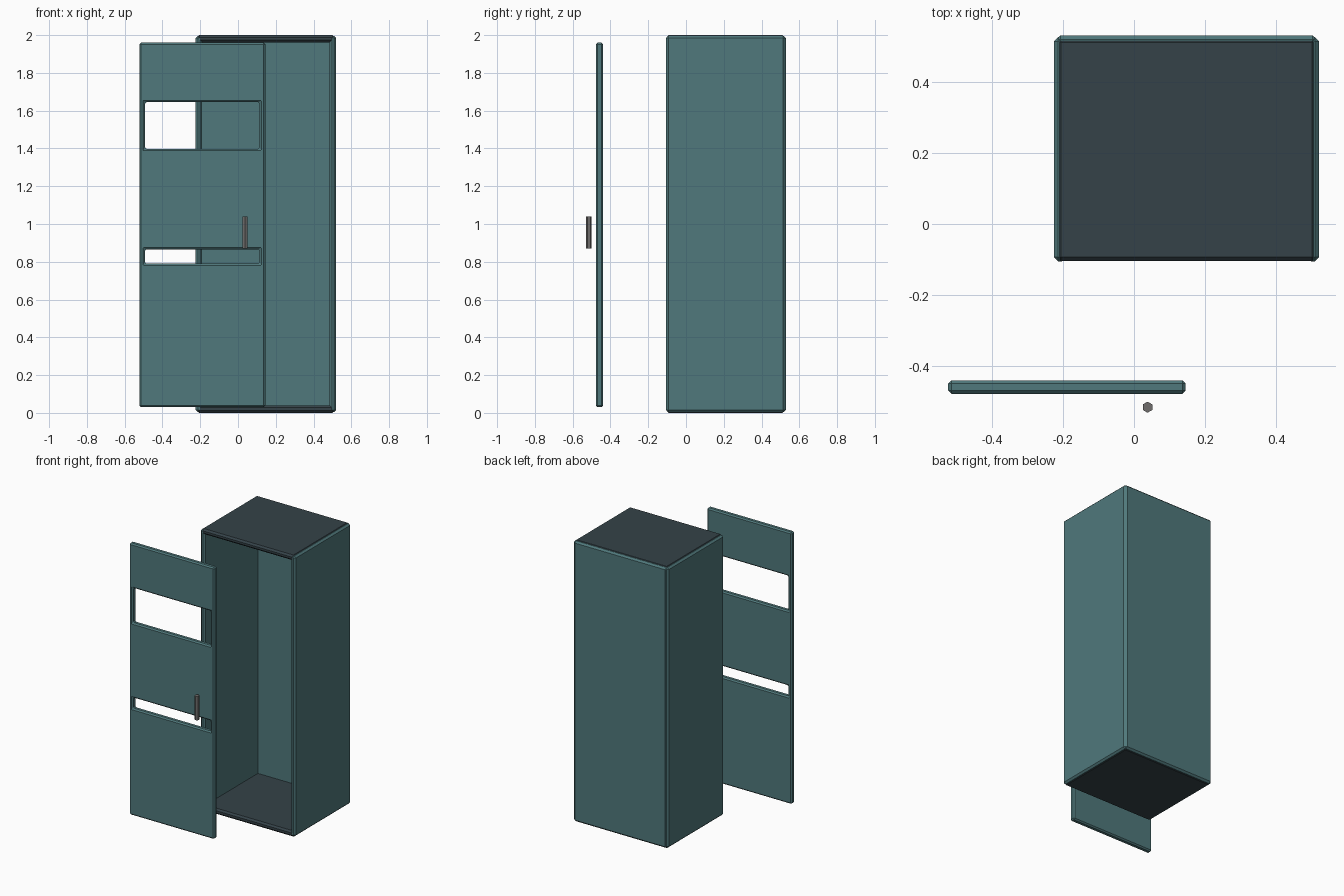
import bpy, bmesh

if "Cube" in bpy.data.objects:
    bpy.data.objects.remove(bpy.data.objects["Cube"])


def material(name, color):
    m = bpy.data.materials.new(name)
    m.diffuse_color = (*color, 1)
    m.use_nodes = True
    m.node_tree.nodes["Principled BSDF"].inputs["Base Color"].default_value = m.diffuse_color
    return m


TEAL = material("teal_paint", (0.08, 0.19, 0.20))
DARK = material("dark_paint", (0.035, 0.055, 0.065))
METAL = material("handle_metal", (0.16, 0.155, 0.15))


def add_object(name, bm, mat):
    mesh = bpy.data.meshes.new(name)
    bm.to_mesh(mesh)
    bm.free()
    mesh.materials.append(mat)
    obj = bpy.data.objects.new(name, mesh)
    bpy.context.collection.objects.link(obj)
    return obj


def chamfer(obj, width):
    mod = obj.modifiers.new("chamfer", 'BEVEL')
    mod.width = width
    mod.segments = 1
    mod.limit_method = 'ANGLE'


def panel(name, x, y, z, mat, bevel=0.012):
    bm = bmesh.new()
    bmesh.ops.create_cube(bm, size=1)
    for v in bm.verts:
        v.co = [lo + (c + 0.5) * (hi - lo) for c, (lo, hi) in zip(v.co, (x, y, z))]
    chamfer(add_object(name, bm, mat), bevel)


# Cabinet carcass, open at the front
X0, X1, Y0, Y1 = -0.225, 0.52, -0.105, 0.53
T = 0.035
panel("left_side", (X0, X0 + T), (Y0, Y1 - 0.005), (0.004, 1.996), TEAL)
panel("right_side", (X1 - T, X1), (Y0, Y1 - 0.005), (0.004, 1.996), TEAL)
panel("back_panel", (X0 + 0.006, X1 - 0.006), (Y1 - T, Y1), (0.004, 1.996), TEAL)
for name, z in (("bottom_panel", (0, 0.04)), ("top_panel", (1.962, 2.0))):
    panel(name, (X0 + 0.008, X1 - 0.008), (Y0 + 0.001, Y1 - 0.008), z, DARK)

# Detached door: a grid of faces with two slots left open, then thickened
xs = (-0.522, -0.493, 0.115, 0.145)
zs = (0.03, 0.79, 0.866, 1.398, 1.645, 1.96)
bm = bmesh.new()
grid = [[bm.verts.new((x, -0.477, z)) for x in xs] for z in zs]
for j in range(len(zs) - 1):
    for i in range(len(xs) - 1):
        if i == 1 and j in (1, 3):
            continue
        bm.faces.new((grid[j][i], grid[j][i + 1], grid[j + 1][i + 1], grid[j + 1][i]))
door = add_object("door", bm, TEAL)
solid = door.modifiers.new("thickness", 'SOLIDIFY')
solid.thickness = 0.038
solid.offset = -1
door_bevel = 0.009
chamfer(door, door_bevel)

# Six-sided bar handle in front of the door
bpy.ops.mesh.primitive_cylinder_add(vertices=6, radius=0.0155, depth=0.17,
                                    location=(0.038, -0.5145, 0.955))
handle = bpy.context.object
handle.name = "handle"
handle.data.materials.append(METAL)
